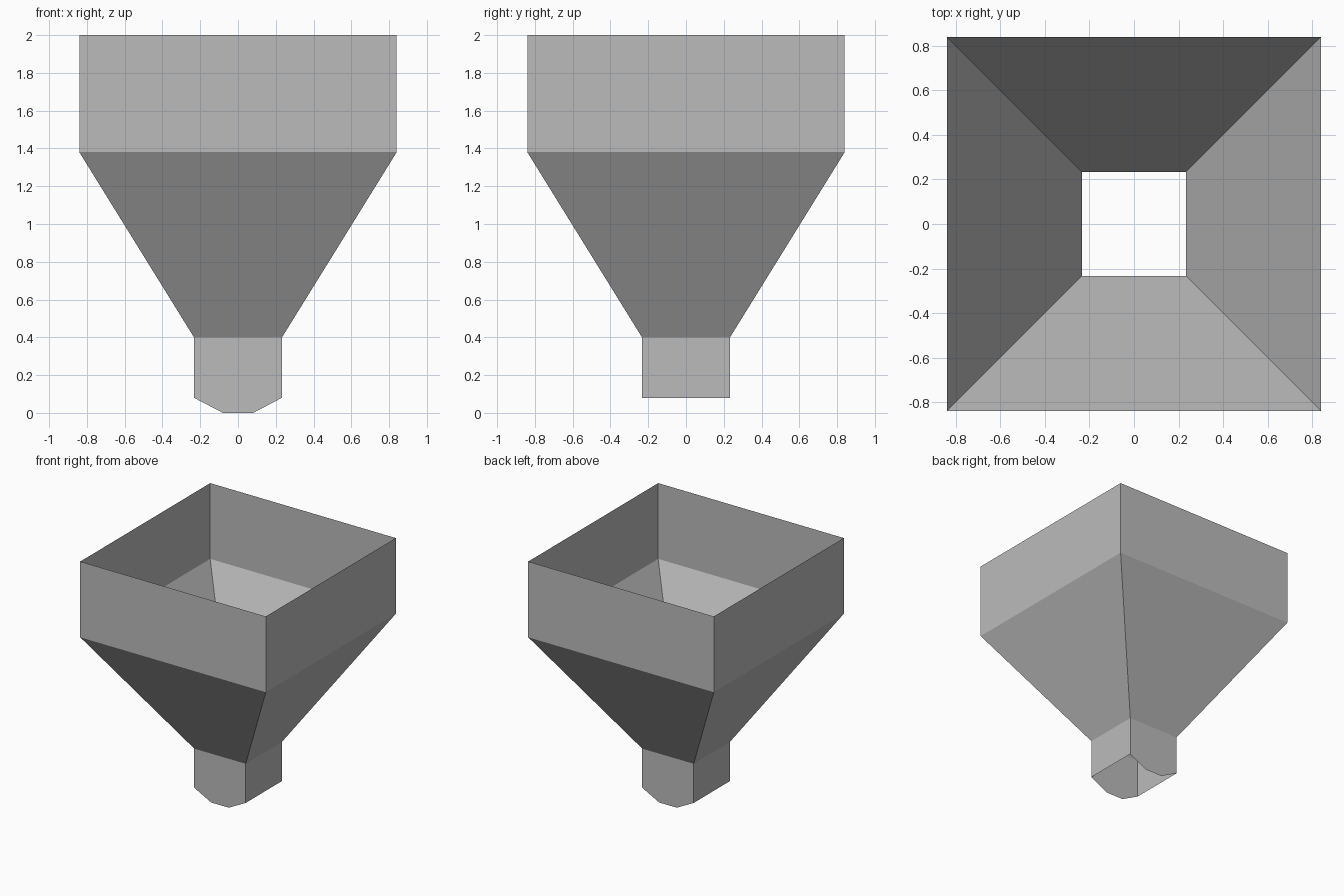
import bpy
import bmesh

cube = bpy.data.objects.get("Cube")
if cube:
    bpy.data.objects.remove(cube, do_unlink=True)

grey = bpy.data.materials.new("plain grey")
grey.use_nodes = True
colour = (0.5, 0.5, 0.5, 1)
grey.diffuse_color = colour
grey.node_tree.nodes["Principled BSDF"].inputs["Base Color"].default_value = colour

TOP, OUTLET = 0.84, 0.233          # half widths
RIM_Z, SLOPE_Z, NECK_Z, LIP_Z = 2.0, 1.38, 0.40, 0.08


def finish(name, bm):
    mesh = bpy.data.meshes.new(name)
    bm.normal_update()
    bm.to_mesh(mesh)
    bm.free()
    mesh.materials.append(grey)
    obj = bpy.data.objects.new(name, mesh)
    bpy.context.collection.objects.link(obj)


def square_sleeve(name, low_half, low_z, high_half, high_z):
    """Open four-sided sheet between two square rings."""
    bm = bmesh.new()
    corners = [(-1, -1), (1, -1), (1, 1), (-1, 1)]
    low, high = [[bm.verts.new((x * h, y * h, z)) for x, y in corners]
                 for h, z in ((low_half, low_z), (high_half, high_z))]
    for i in range(4):
        j = (i + 1) % 4
        bm.faces.new((low[i], low[j], high[j], high[i]))
    finish(name, bm)


# Hopper body
square_sleeve("upper_bin", TOP, SLOPE_Z, TOP, RIM_Z)
square_sleeve("sloped_funnel", OUTLET, NECK_Z, TOP, SLOPE_Z)
square_sleeve("outlet_neck", OUTLET, LIP_Z, OUTLET, NECK_Z)

# Flat chamfered lips below the front and back of the neck
for name, side in (("front_lip", -1), ("back_lip", 1)):
    bm = bmesh.new()
    profile = [(-OUTLET, LIP_Z), (-0.08, 0), (0.08, 0), (OUTLET, LIP_Z)]
    bm.faces.new([bm.verts.new((-side * x, side * OUTLET, z)) for x, z in profile])
    finish(name, bm)
